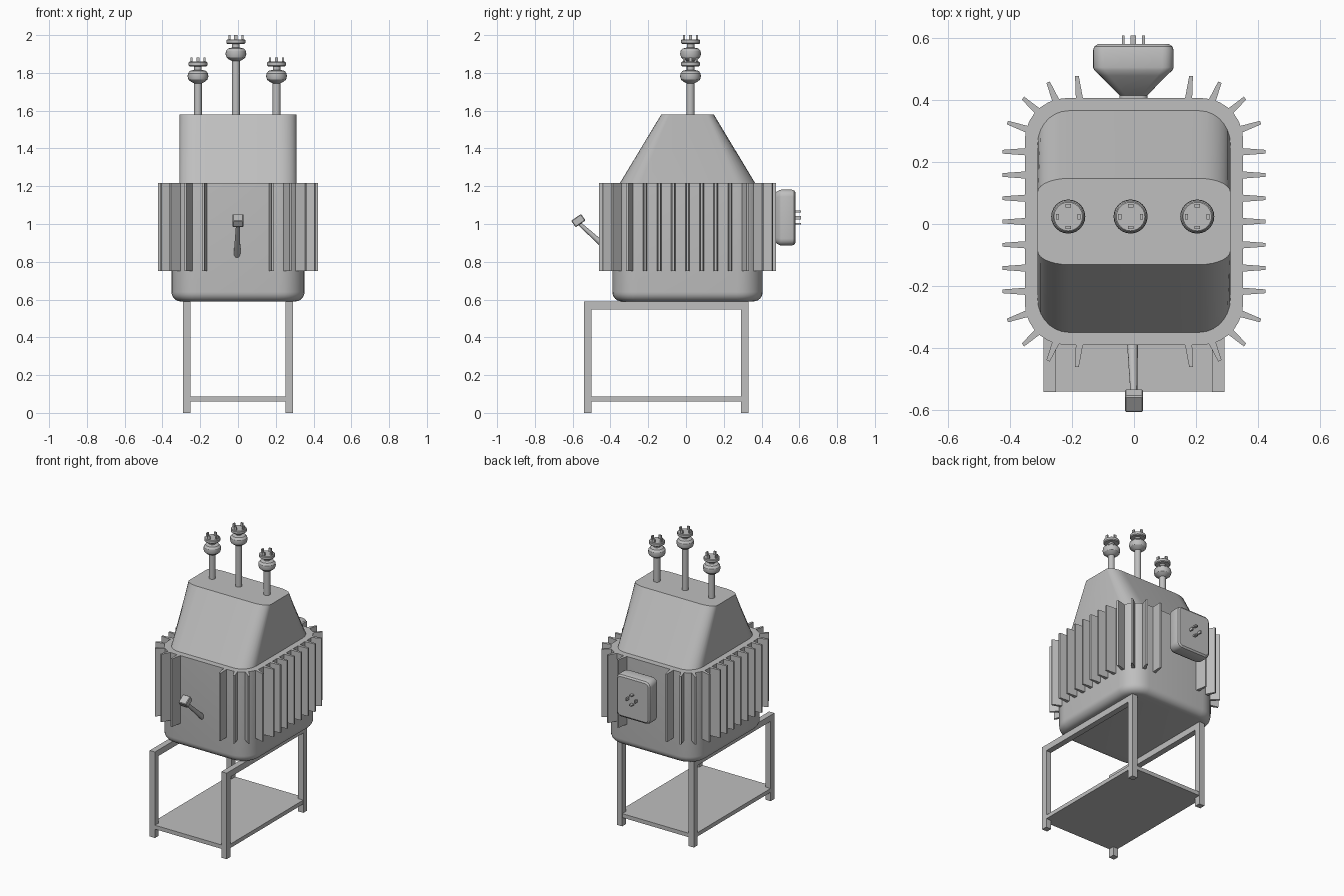
import bpy, bmesh, math
from mathutils import Vector, Matrix

if "Cube" in bpy.data.objects:
    bpy.data.objects.remove(bpy.data.objects["Cube"])

grey = bpy.data.materials.new("light_grey")
grey.diffuse_color = (0.52, 0.52, 0.52, 1)
grey.use_nodes = True
grey.node_tree.nodes["Principled BSDF"].inputs["Base Color"].default_value = grey.diffuse_color
CY = 0.008  # tank centre in y


def finish(name, bm, smooth=True):
    bmesh.ops.recalc_face_normals(bm, faces=bm.faces[:])
    me = bpy.data.meshes.new(name)
    bm.to_mesh(me)
    bm.free()
    ob = bpy.data.objects.new(name, me)
    bpy.context.collection.objects.link(ob)
    me.materials.append(grey)
    if smooth:
        bpy.ops.object.select_all(action='DESELECT')
        ob.select_set(True)
        bpy.context.view_layer.objects.active = ob
        bpy.ops.object.shade_smooth_by_angle(angle=math.radians(32))
    return ob


def rounded(hx, hy, rx, ry, n=7):
    pts = []
    for q, (sx, sy) in enumerate([(1, 1), (-1, 1), (-1, -1), (1, -1)]):
        for i in range(n + 1):
            a = math.pi / 2 * (q + i / n)
            pts.append((sx * (hx - rx) + rx * math.cos(a), sy * (hy - ry) + ry * math.sin(a)))
    return pts


def loft(bm, rings):
    vr = [[bm.verts.new(p) for p in r] for r in rings]
    n = len(vr[0])
    for a, b in zip(vr, vr[1:]):
        for i in range(n):
            bm.faces.new((a[i], a[(i + 1) % n], b[(i + 1) % n], b[i]))
    bm.faces.new(vr[0][::-1])
    bm.faces.new(vr[-1])


def box(bm, lo, hi, m=Matrix()):
    c = (Vector(lo) + Vector(hi)) / 2
    s = Vector(hi) - Vector(lo)
    bmesh.ops.create_cube(bm, size=1, matrix=m @ Matrix.Translation(c) @ Matrix.Diagonal((*s, 1)))


# lower tank with rounded bottom edge
bm = bmesh.new()
rings = []
R = 0.05
secs = [(R * (1 - math.sin(t * math.pi / 12)), 0.59 + R * (1 - math.cos(t * math.pi / 12))) for t in range(7)]
for inset, z in secs + [(0, 1.218)]:
    rings.append([(x, y + CY, z) for x, y in
                  rounded(0.352 - inset, 0.398 - inset, 0.135 - inset, 0.135 - inset)])
loft(bm, rings)
finish("tank", bm)

# sloped upper housing
bm = bmesh.new()
loft(bm, [[(x, y + CY, z) for x, y in rounded(0.311, hy, 0.1, ry)]
          for z, hy, ry in [(1.21, 0.362, 0.11), (1.58, 0.139, 0.045)]])
finish("upper_housing", bm)

# cooling fins: one quadrant mirrored, plus the straight side rows
bm = bmesh.new()


def fin(b, t):
    b, t = Vector(b), Vector(t)
    d = (t - b).normalized()
    s = Vector((-d.y, d.x))
    b = b - d * 0.02
    prof = [b + s * 0.013, b - s * 0.013, t - s * 0.006, t + s * 0.006]
    loft(bm, [[(p.x, p.y, z) for p in prof] for z in (0.752, 1.218)])


quadrant = [((0.338, 0.295), (0.408, 0.319)), ((0.31, 0.355), (0.358, 0.398)),
            ((0.252, 0.39), (0.277, 0.449)), ((0.176, 0.396), (0.184, 0.469))]
for sx in (-1, 1):
    for k in range(-3, 4):
        fin((sx * 0.35, CY + 0.075 * k), (sx * 0.424, CY + 0.075 * k))
    for sy in (-1, 1):
        for b, t in quadrant:
            fin((sx * b[0], CY + sy * b[1]), (sx * t[0], CY + sy * t[1]))
finish("cooling_fins", bm, False)

# terminal posts on the roof
post = [(0.021, -0.04), (0.036, -0.033), (0.05, -0.021), (0.055, -0.004), (0.053, 0.013),
        (0.042, 0.026), (0.02, 0.031), (0.02, 0.05), (0.045, 0.05), (0.05, 0.055),
        (0.05, 0.07), (0.046, 0.074)]
for name, px, zb in [("left", -0.212, 1.785), ("middle", -0.011, 1.903), ("right", 0.204, 1.785)]:
    bm = bmesh.new()
    prof = [(0.021, 1.57 - zb)] + post
    loft(bm, [[(px + r * math.cos(a * math.pi / 12), 0.024 + r * math.sin(a * math.pi / 12), zb + z)
               for a in range(24)] for r, z in prof])
    for k in range(4):
        m = Matrix.Translation((px, 0.024, zb)) @ Matrix.Rotation(k * math.pi / 2, 4, 'Z')
        box(bm, (0.03, -0.009, 0.07), (0.04, 0.009, 0.097), m)
    finish(name + "_terminal_post", bm)

# socket box on the back, flaring out from the tank
bm = bmesh.new()
rings = []
for y, hx, hz, r in [(0.395, 0.045, 0.06, 0.02), (0.415, 0.045, 0.06, 0.02), (0.478, 0.107, 0.136, 0.03),
                     (0.496, 0.126, 0.146, 0.035), (0.505, 0.13, 0.148, 0.037), (0.56, 0.13, 0.148, 0.037),
                     (0.572, 0.126, 0.144, 0.033), (0.58, 0.115, 0.133, 0.022)]:
    rings.append([(x - 0.002, y, 1.034 + z) for x, z in rounded(hx, hz, r, r, 5)])
loft(bm, rings)
for k in range(4):
    m = (Matrix.Translation((-0.002, 0.575, 1.034)) @ Matrix.Rotation(-math.pi / 2, 4, 'X')
         @ Matrix.Rotation(k * math.pi / 2, 4, 'Z'))
    box(bm, (0.028, -0.009, 0), (0.037, 0.009, 0.033), m)
finish("back_socket_box", bm)

# lever on the front: tapered rod and tilted grip block
bm = bmesh.new()
a, b = Vector((-0.005, -0.375, 0.832)), Vector((0, -0.568, 1.005))
d = b - a
bmesh.ops.create_cone(bm, cap_ends=True, segments=12, radius1=0.018, radius2=0.01, depth=d.length,
                      matrix=Matrix.Translation((a + b) / 2) @ d.to_track_quat('Z', 'Y').to_matrix().to_4x4())
finish("lever_rod", bm)
bm = bmesh.new()
box(bm, (-0.029, -0.032, -0.021), (0.029, 0.032, 0.021),
    Matrix.Translation((0, -0.57, 1.018)) @ Matrix.Rotation(math.radians(35), 4, 'X'))
bmesh.ops.bevel(bm, geom=bm.edges[:], offset=0.004, segments=1, affect='EDGES')
finish("lever_grip", bm, False)

# stand: two side frames and a low shelf
for name, x0, x1 in [("left", -0.292, -0.252), ("right", 0.252, 0.292)]:
    bm = bmesh.new()
    box(bm, (x0, -0.541, 0), (x1, -0.501, 0.548))
    box(bm, (x0, 0.292, 0), (x1, 0.332, 0.548))
    box(bm, (x0, -0.541, 0.548), (x1, 0.332, 0.59))
    finish(name + "_stand_frame", bm, False)
bm = bmesh.new()
box(bm, (-0.291, -0.54, 0.06), (0.291, 0.331, 0.087))
finish("stand_shelf", bm, False)
